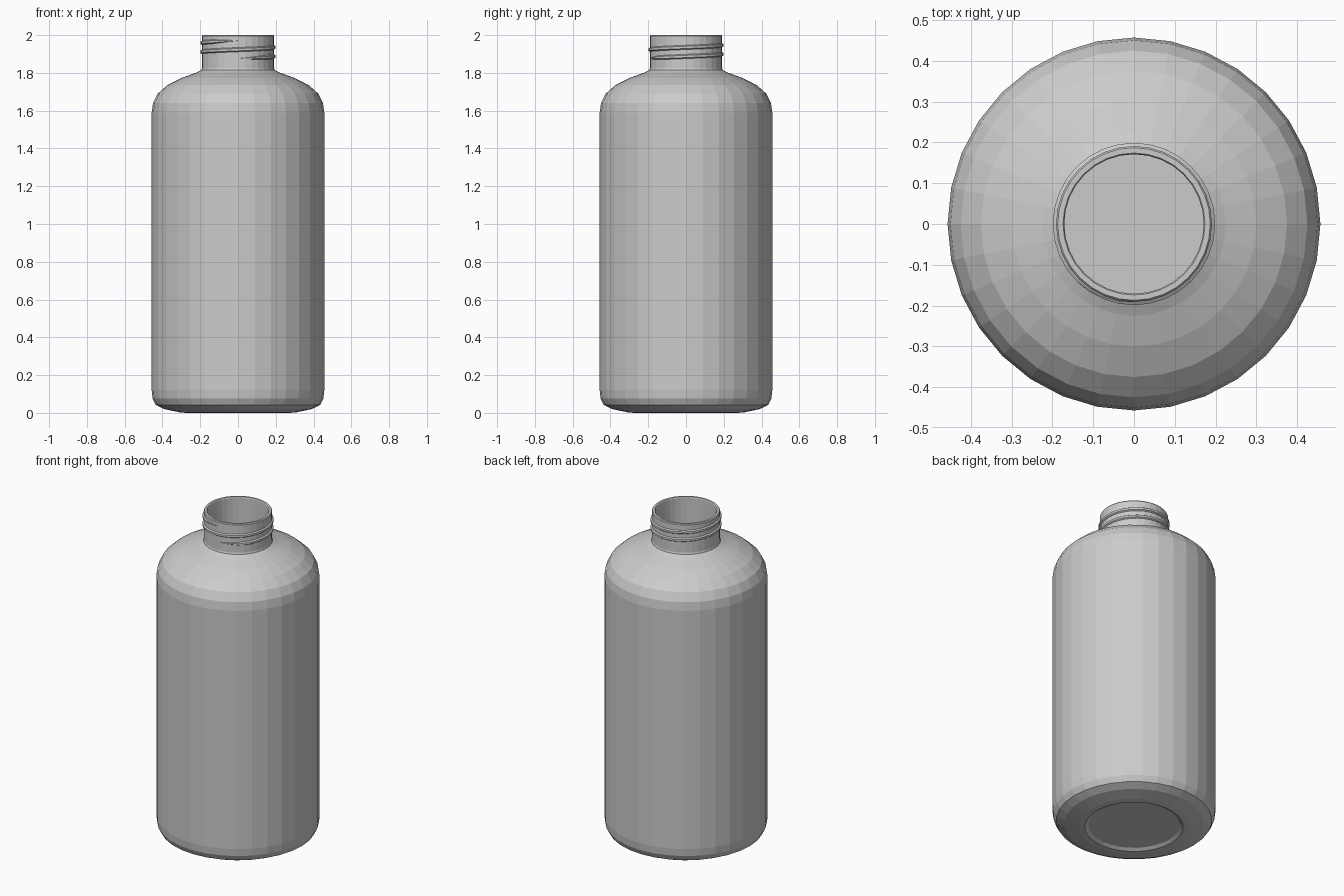
import bpy, bmesh
from math import cos, sin, pi

if "Cube" in bpy.data.objects:
    bpy.data.objects.remove(bpy.data.objects["Cube"])

SIDES = 32


def finish(name, bm):
    bmesh.ops.recalc_face_normals(bm, faces=bm.faces)
    mesh = bpy.data.meshes.new(name)
    bm.to_mesh(mesh)
    bm.free()
    obj = bpy.data.objects.new(name, mesh)
    bpy.context.collection.objects.link(obj)
    return obj


def lathe(name, profile, sides):
    """Revolve (radius, z) points round z; radius 0 makes a pole."""
    bm = bmesh.new()
    rings = []
    for r, z in profile:
        n = 1 if r == 0 else sides
        rings.append([bm.verts.new((r * cos(2 * pi * i / sides),
                                    r * sin(2 * pi * i / sides), z)) for i in range(n)])
    for a, b in zip(rings, rings[1:]):
        for i in range(sides):
            j = (i + 1) % sides
            quad = [a[i % len(a)], a[j % len(a)], b[j % len(b)], b[i % len(b)]]
            bm.faces.new(list(dict.fromkeys(quad)))
    return finish(name, bm)


def helix(name, section, turns, z0, pitch, r0, sides):
    """Sweep a small (dr, dz) section up a helix, tapering at both ends."""
    bm = bmesh.new()
    steps = int(turns * sides)
    rings = []
    for s in range(steps + 1):
        t = 2 * pi * s / sides
        k = min(1, s / 4, (steps - s) / 4) * 0.95 + 0.05
        rings.append([bm.verts.new(((r0 + dr * k) * cos(t), (r0 + dr * k) * sin(t),
                                    z0 + pitch * s / sides + dz * k)) for dr, dz in section])
    m = len(section)
    for a, b in zip(rings, rings[1:]):
        for i in range(m):
            bm.faces.new((a[i], a[(i + 1) % m], b[(i + 1) % m], b[i]))
    bm.faces.new(rings[0])
    bm.faces.new(rings[-1])
    return finish(name, bm)


# Bottle body: recessed base, straight wall, round shoulder, open neck, thin inner wall
outer = [(0, 0.012), (0.255, 0.012), (0.275, 0.0), (0.31, 0.003), (0.39, 0.02),
         (0.435, 0.042), (0.452, 0.075), (0.457, 0.12), (0.457, 1.59), (0.45, 1.64),
         (0.425, 1.69), (0.375, 1.735), (0.30, 1.773), (0.225, 1.80), (0.194, 1.815),
         (0.191, 1.825), (0.191, 1.995), (0.187, 2.0)]
inner = [(0.174, 2.0), (0.171, 1.995), (0.171, 1.81), (0.22, 1.782), (0.295, 1.755),
         (0.367, 1.718), (0.412, 1.677), (0.434, 1.633), (0.44, 1.585), (0.44, 0.12),
         (0.435, 0.08), (0.42, 0.055), (0.38, 0.036), (0.27, 0.026), (0, 0.026)]
lathe("bottle_body", outer + inner, SIDES)

# Screw thread wound round the neck
thread = helix("neck_thread", [(-0.004, -0.014), (0.008, -0.006), (0.008, 0.006), (-0.004, 0.014)],
               2.0, 1.875, 0.048, 0.191, SIDES)
thread.rotation_euler.z = -pi / 2
